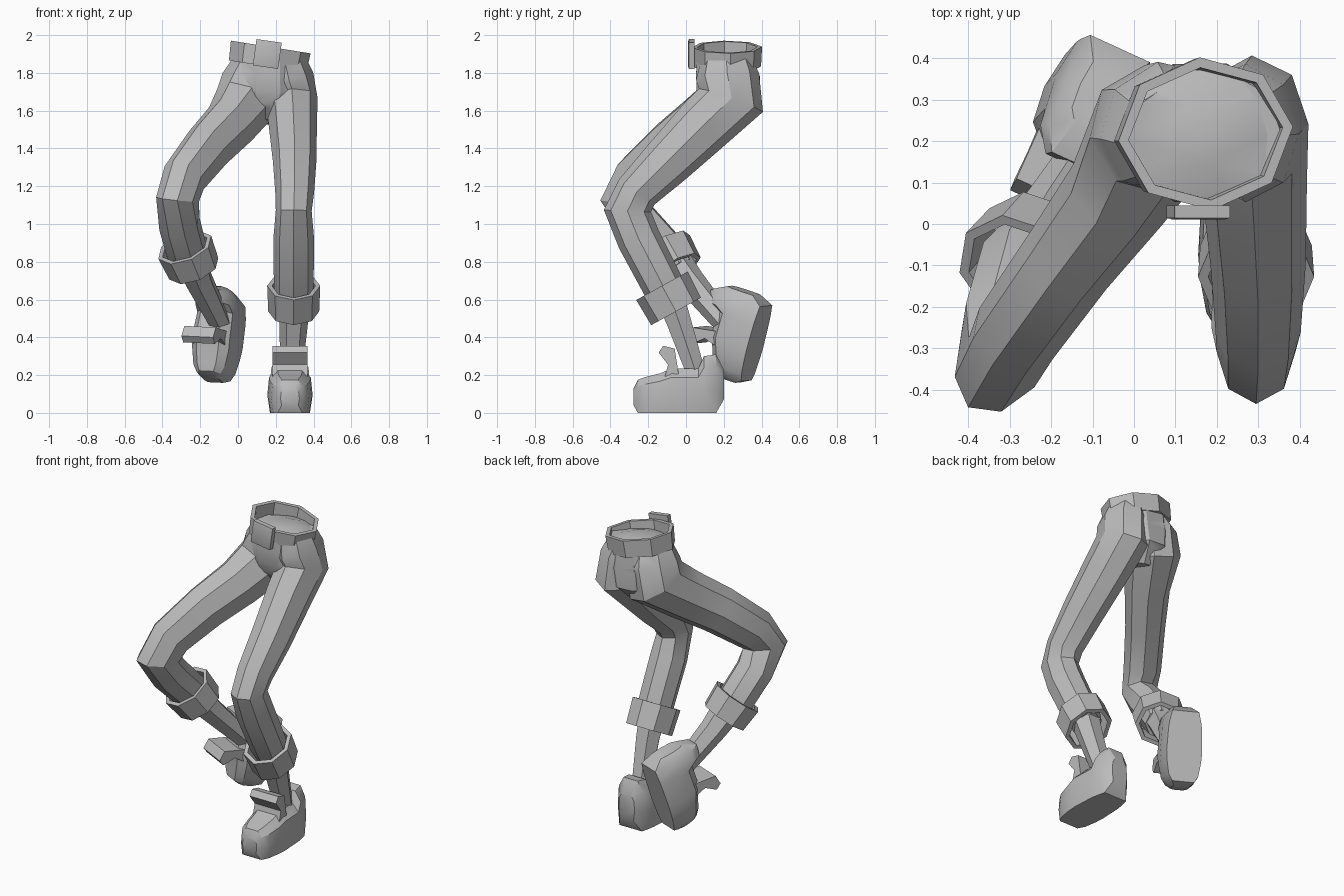
import bpy, bmesh, math
from mathutils import Vector, Matrix

cube = bpy.data.objects.get("Cube")
if cube:
    bpy.data.objects.remove(cube, do_unlink=True)

grey = bpy.data.materials.new("plain grey")
grey.use_nodes = True
grey.diffuse_color = (0.5, 0.5, 0.5, 1)
grey.node_tree.nodes["Principled BSDF"].inputs["Base Color"].default_value = (0.5, 0.5, 0.5, 1)


def shade(obj):
    bpy.ops.object.select_all(action='DESELECT')
    obj.select_set(True)
    bpy.context.view_layer.objects.active = obj
    bpy.ops.object.shade_smooth_by_angle(angle=math.radians(30))


def finish(name, bm):
    bmesh.ops.recalc_face_normals(bm, faces=bm.faces)
    mesh = bpy.data.meshes.new(name)
    bm.to_mesh(mesh)
    bm.free()
    obj = bpy.data.objects.new(name, mesh)
    bpy.context.collection.objects.link(obj)
    mesh.materials.append(grey)
    shade(obj)
    return obj


def merge(base, other):
    """Unite two closed parts into one surface."""
    mod = base.modifiers.new("union", 'BOOLEAN')
    mod.operation = 'UNION'
    mod.solver = 'EXACT'
    mod.object = other
    bpy.context.view_layer.objects.active = base
    bpy.ops.object.modifier_apply(modifier=mod.name)
    bpy.data.objects.remove(other, do_unlink=True)
    shade(base)


def skin(bm, loops, cap=True):
    """Bridge a list of equal vertex loops."""
    n = len(loops[0])
    for a, b in zip(loops, loops[1:]):
        for i in range(n):
            j = (i + 1) % n
            bm.faces.new((a[i], a[j], b[j], b[i]))
    if cap:
        bm.faces.new(loops[0])
        bm.faces.new(loops[-1])


def ring(bm, centre, axis, side, rx, rd, n=8):
    axis = Vector(axis).normalized()
    s = Vector(side)
    s = (s - axis * s.dot(axis)).normalized()
    d = axis.cross(s)
    angles = [2 * math.pi * i / n for i in range(n)]
    return [bm.verts.new(Vector(centre) + s * rx * math.cos(t) + d * rd * math.sin(t)) for t in angles]


def limb(name, rings, side, n=8):
    bm = bmesh.new()
    pts = [Vector(r[0]) for r in rings]
    loops = []
    for i, (c, rx, rd) in enumerate(rings):
        before = (pts[i] - pts[i - 1]).normalized() if i else Vector()
        after = (pts[i + 1] - pts[i]).normalized() if i + 1 < len(pts) else Vector()
        loops.append(ring(bm, c, before + after, side, rx, rd, n))
    skin(bm, loops)
    return finish(name, bm)


def band(name, centre, axis, side, rx, rd, height, wall, flare):
    """Hollow octagonal band; flare widens its start end."""
    bm = bmesh.new()
    a = Vector(axis).normalized() * height / 2
    c = Vector(centre)
    steps = [(c - a, flare, 0), (c + a, 1, 0), (c + a, 1, wall), (c - a, flare, wall)]
    loops = [ring(bm, p, axis, side, rx * f - w, rd * f - w) for p, f, w in steps]
    skin(bm, loops + [loops[0]], cap=False)
    return finish(name, bm)


def shoe(prefix, centre, toe, up):
    f = Vector(toe).normalized()
    u = Vector(up)
    u = (u - f * u.dot(f)).normalized()
    s = f.cross(u)

    def place(x, y, z):
        return Vector(centre) + s * x + f * y + u * z

    # Shoe body: arched sections from heel to toe (distance, half width, bottom, top)
    stations = [(-0.235, 0.055, 0.07, 0.23), (-0.195, 0.09, 0, 0.31), (-0.13, 0.107, 0, 0.3),
                (-0.1, 0.112, 0, 0.235), (0.04, 0.12, 0, 0.235), (0.1, 0.115, 0, 0.21),
                (0.18, 0.1, 0, 0.19), (0.22, 0.075, 0, 0.175), (0.242, 0.05, 0.04, 0.13)]
    section = [(-0.88, 0), (-1, 0.4), (-0.92, 0.8), (-0.55, 1), (0.55, 1), (0.92, 0.8), (1, 0.4), (0.88, 0)]
    bm = bmesh.new()
    skin(bm, [[bm.verts.new(place(x * w, y, lo + z * (hi - lo))) for x, z in section]
              for y, w, lo, hi in stations])
    body = finish(prefix + "_shoe", bm)

    # Tongue flap leaning toward the toe
    flap = [(0.0, 0.18), (0.08, 0.18), (0.06, 0.255), (0.11, 0.32), (0.085, 0.355), (0.025, 0.34)]
    bm = bmesh.new()
    skin(bm, [[bm.verts.new(place(x, y, z)) for y, z in flap] for x in (-0.092, 0.092)])
    merge(body, finish(prefix + "_shoe_tongue", bm))


# Pelvis
trousers = limb("trousers", [((0.165, 0.215, 1.905), 0.08, 0.075), ((0.165, 0.215, 1.875), 0.185, 0.165),
                             ((0.16, 0.215, 1.8), 0.2, 0.17), ((0.16, 0.222, 1.72), 0.21, 0.175),
                             ((0.155, 0.235, 1.63), 0.17, 0.16), ((0.15, 0.22, 1.54), 0.06, 0.08)], (1, 0, 0), 10)

# Trouser legs, from the hip and buttock down into the cuff
left_side = (1, 0, 0)
right_side = (0.8, -0.6, 0)
left_leg = limb("left_trouser_leg", [
    ((0.25, 0.215, 1.86), 0.11, 0.14), ((0.27, 0.22, 1.78), 0.13, 0.168),
    ((0.285, 0.238, 1.655), 0.137, 0.18), ((0.29, 0.1, 1.53), 0.128, 0.155),
    ((0.3, -0.1, 1.33), 0.115, 0.135), ((0.3, -0.26, 1.17), 0.103, 0.115),
    ((0.295, -0.31, 1.07), 0.095, 0.125), ((0.295, -0.25, 0.92), 0.108, 0.115),
    ((0.295, -0.12, 0.67), 0.105, 0.11), ((0.295, -0.07, 0.57), 0.09, 0.09)], left_side)
right_leg = limb("right_trouser_leg", [
    ((0.09, 0.22, 1.86), 0.11, 0.13), ((0.07, 0.235, 1.77), 0.15, 0.165),
    ((0.05, 0.228, 1.655), 0.16, 0.183), ((-0.04, 0.07, 1.53), 0.13, 0.155),
    ((-0.16, -0.09, 1.405), 0.115, 0.145), ((-0.285, -0.265, 1.245), 0.108, 0.132),
    ((-0.32, -0.335, 1.13), 0.1, 0.135), ((-0.31, -0.24, 1.0), 0.11, 0.115),
    ((-0.27, -0.1, 0.85), 0.11, 0.11), ((-0.235, -0.04, 0.76), 0.09, 0.09)], right_side)
merge(trousers, left_leg)
merge(trousers, right_leg)

# Shins
limb("left_shin", [((0.295, -0.08, 0.6), 0.085, 0.085), ((0.295, -0.04, 0.49), 0.077, 0.075),
                   ((0.283, 0.05, 0.22), 0.058, 0.058)], left_side, 6)
limb("right_shin", [((-0.24, -0.05, 0.79), 0.088, 0.088), ((-0.205, 0.02, 0.7), 0.077, 0.077),
                    ((-0.09, 0.21, 0.47), 0.058, 0.06)], right_side, 6)

# Cuffs
band("left_cuff", (0.295, -0.09, 0.605), (0, 0.48, -0.87), left_side, 0.135, 0.15, 0.155, 0.025, 1.04)
band("right_cuff", (-0.258, -0.08, 0.82), (0.36, 0.5, -0.85), right_side, 0.143, 0.14, 0.14, 0.025, 1.08)

# Belt and buckle
band("belt", (0.165, 0.218, 1.885), (-0.16, 0, -1), (1, 0.08, 0), 0.208, 0.18, 0.105, 0.025, 1.03)
bm = bmesh.new()
bmesh.ops.create_cube(bm, size=1, matrix=Matrix.Translation((0.155, 0.03, 1.9))
                      @ Matrix.Rotation(math.radians(8), 4, 'Y') @ Matrix.Diagonal((0.135, 0.03, 0.14, 1)))
front = min(bm.faces, key=lambda f: f.calc_center_median().y)
bmesh.ops.inset_individual(bm, faces=[front], thickness=0.015, depth=0.004)
finish("buckle", bm)

# Shoes: one flat on the ground, one lifted with toes down
shoe("left", (0.275, -0.035, 0), (0, -1, 0), (0, 0, 1))
shoe("right", (-0.065, 0.375, 0.38), (-0.16, -0.25, -0.95), (-0.38, -0.86, 0.3))
